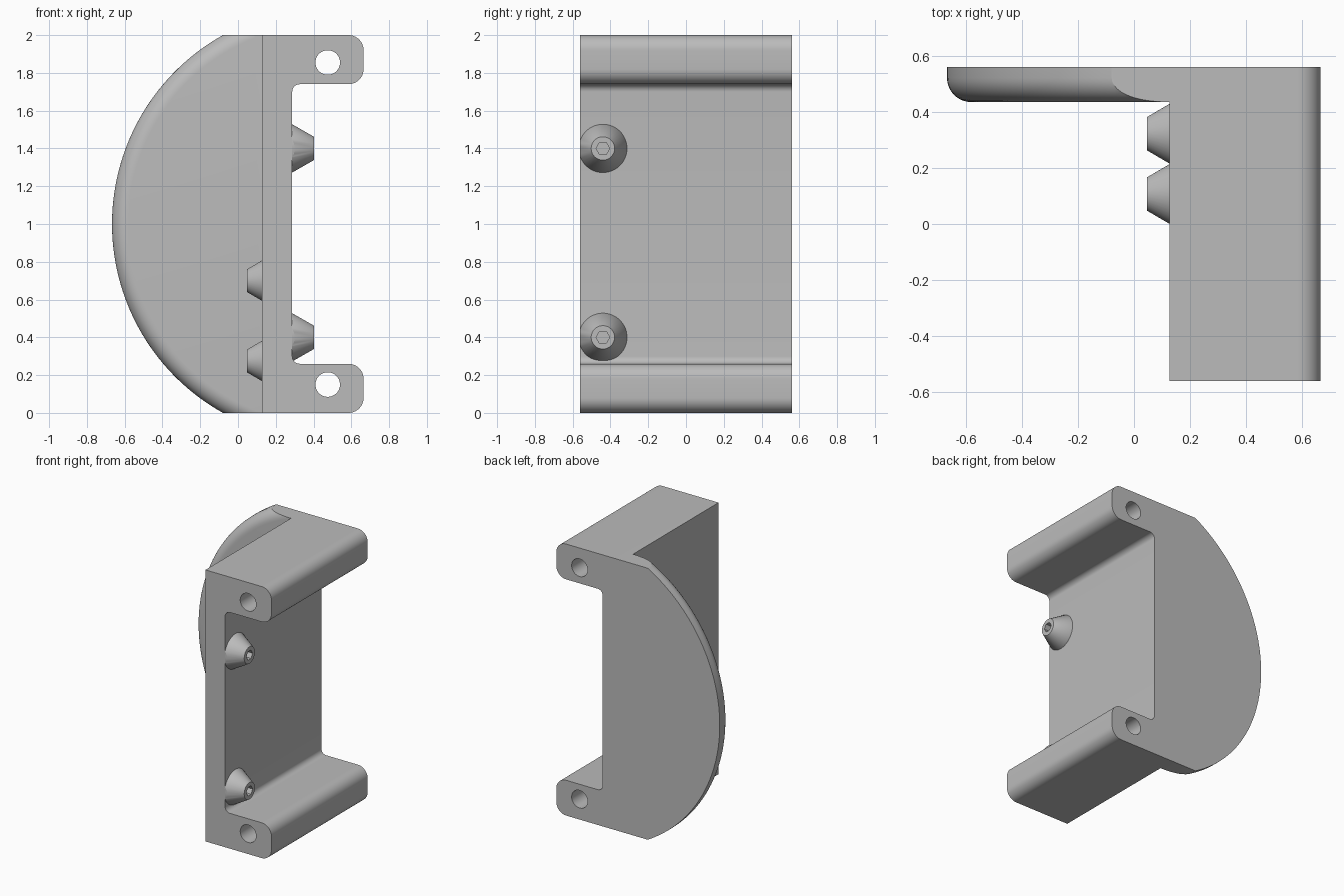
import bpy, bmesh
from math import pi, cos, sin
from mathutils import Matrix, Vector

cube = bpy.data.objects.get("Cube")
if cube:
    bpy.data.objects.remove(cube, do_unlink=True)

grey = bpy.data.materials.new("light_grey")
grey.use_nodes = True
colour = (0.5, 0.5, 0.5, 1)
grey.diffuse_color = colour
grey.node_tree.nodes["Principled BSDF"].inputs["Base Color"].default_value = colour

HALF = 0.56        # half depth of the bracket
WALL = 0.127       # outer face of the wall
INNER = 0.287      # inner face of the wall
LIP = 0.26         # flange thickness


def make(name, bm):
    bmesh.ops.recalc_face_normals(bm, faces=bm.faces)
    mesh = bpy.data.meshes.new(name)
    bm.to_mesh(mesh)
    bm.free()
    mesh.materials.append(grey)
    obj = bpy.data.objects.new(name, mesh)
    bpy.context.collection.objects.link(obj)
    return obj


def lathe(profile, steps, matrix):
    """Revolve (radius, height) points about local z and cap both ends."""
    bm = bmesh.new()
    rings = []
    for r, h in profile:
        angles = [(i + 0.5) * 2 * pi / steps for i in range(steps)]
        rings.append([bm.verts.new((r * cos(a), r * sin(a), h)) for a in angles])
    for low, high in zip(rings, rings[1:]):
        for i in range(steps):
            j = (i + 1) % steps
            bm.faces.new((low[i], low[j], high[j], high[i]))
    bm.faces.new(rings[0])
    bm.faces.new(rings[-1])
    bm.transform(matrix)
    return bm


def trim(bm, point, normal):
    """Cut away everything on the normal's side and close the cut."""
    geom = bm.verts[:] + bm.edges[:] + bm.faces[:]
    cut = bmesh.ops.bisect_plane(bm, geom=geom, plane_co=point, plane_no=normal,
                                 clear_outer=True)["geom_cut"]
    edges = [e for e in cut if isinstance(e, bmesh.types.BMEdge)]
    bmesh.ops.holes_fill(bm, edges=edges)


def boolean(obj, other, operation):
    mod = obj.modifiers.new(operation.lower(), "BOOLEAN")
    mod.operation, mod.object, mod.solver = operation, other, "EXACT"
    bpy.context.view_layer.objects.active = obj
    bpy.ops.object.modifier_apply(modifier=mod.name)
    bpy.data.objects.remove(other, do_unlink=True)


def rounded(corners, steps=10):
    """Replace each (x, z, radius) right-angle corner by an arc."""
    out = []
    for i, (x, z, r) in enumerate(corners):
        p = Vector((x, z))
        if not r:
            out.append(p)
            continue
        a = (Vector(corners[i - 1][:2]) - p).normalized() * r
        b = (Vector(corners[(i + 1) % len(corners)][:2]) - p).normalized() * r
        for k in range(steps + 1):
            t = k / steps * pi / 2
            out.append(p + a * (1 - sin(t)) + b * (1 - cos(t)))
    return out


def smooth(obj):
    bpy.ops.object.select_all(action="DESELECT")
    obj.select_set(True)
    bpy.context.view_layer.objects.active = obj
    bpy.ops.object.shade_smooth_by_angle(angle=pi / 6)


# C-shaped bracket, extruded front to back
outline = rounded([(WALL, 0, 0), (0.665, 0, 0.08), (0.665, LIP, 0.08), (INNER, LIP, 0.04),
                   (INNER, 2 - LIP, 0.04), (0.665, 2 - LIP, 0.08), (0.665, 2, 0.08), (WALL, 2, 0)])
bm = bmesh.new()
face = bm.faces.new([bm.verts.new((p.x, -HALF, p.y)) for p in outline])
side = bmesh.ops.extrude_face_region(bm, geom=[face])["geom"]
bmesh.ops.translate(bm, vec=(0, 2 * HALF, 0),
                    verts=[v for v in side if isinstance(v, bmesh.types.BMVert)])
bracket = make("bracket", bm)

# Round back plate with a softened front rim, trimmed to the bracket
R, r, thick = 1.145, 0.086, 0.125
rim = [(R - r + r * cos(k * pi / 20), thick - r + r * sin(k * pi / 20)) for k in range(11)]
to_back = Matrix.Translation((0.478, HALF, 1)) @ Matrix.Rotation(pi / 2, 4, "X")
bm = lathe([(R, 0)] + rim, 192, to_back)
trim(bm, (0, 0, 2), (0, 0, 1))
trim(bm, (0, 0, 0), (0, 0, -1))
trim(bm, (WALL + 0.05, 0, 0), (1, 0, 0))
boolean(bracket, make("back_plate", bm), "UNION")

# Bolt holes through both flanges
for z in (0.15, 1.855):
    place = Matrix.Translation((0.475, 0, z)) @ Matrix.Rotation(pi / 2, 4, "X")
    boolean(bracket, make("bolt_cutter", lathe([(0.065, -1), (0.065, 1)], 40, place)), "DIFFERENCE")
smooth(bracket)


def standoff(name, x, y, z, direction, base, tip, height):
    """Tapered screw post with a six-sided pilot hole."""
    place = Matrix.Translation((x, y, z)) @ Matrix.Rotation(direction * pi / 2, 4, "Y")
    bm = lathe([(base, -0.03), (base, 0), (tip, height)], 40, place)
    if y - base < -HALF:
        trim(bm, (0, -HALF, 0), (0, -1, 0))
    post = make(name, bm)
    hole = lathe([(0.036, 0.005), (0.036, height + 0.1)], 6, place)
    boolean(post, make("pilot_cutter", hole), "DIFFERENCE")
    smooth(post)


# Large posts inside the channel, small posts on the outer wall
for z in (0.4, 1.4):
    standoff("inner_standoff", INNER, -0.44, z, 1, 0.128, 0.062, 0.115)
for y in (0.107, 0.322):
    for z in (0.275, 0.7):
        standoff("outer_standoff", WALL, y, z, -1, 0.107, 0.06, 0.08)
